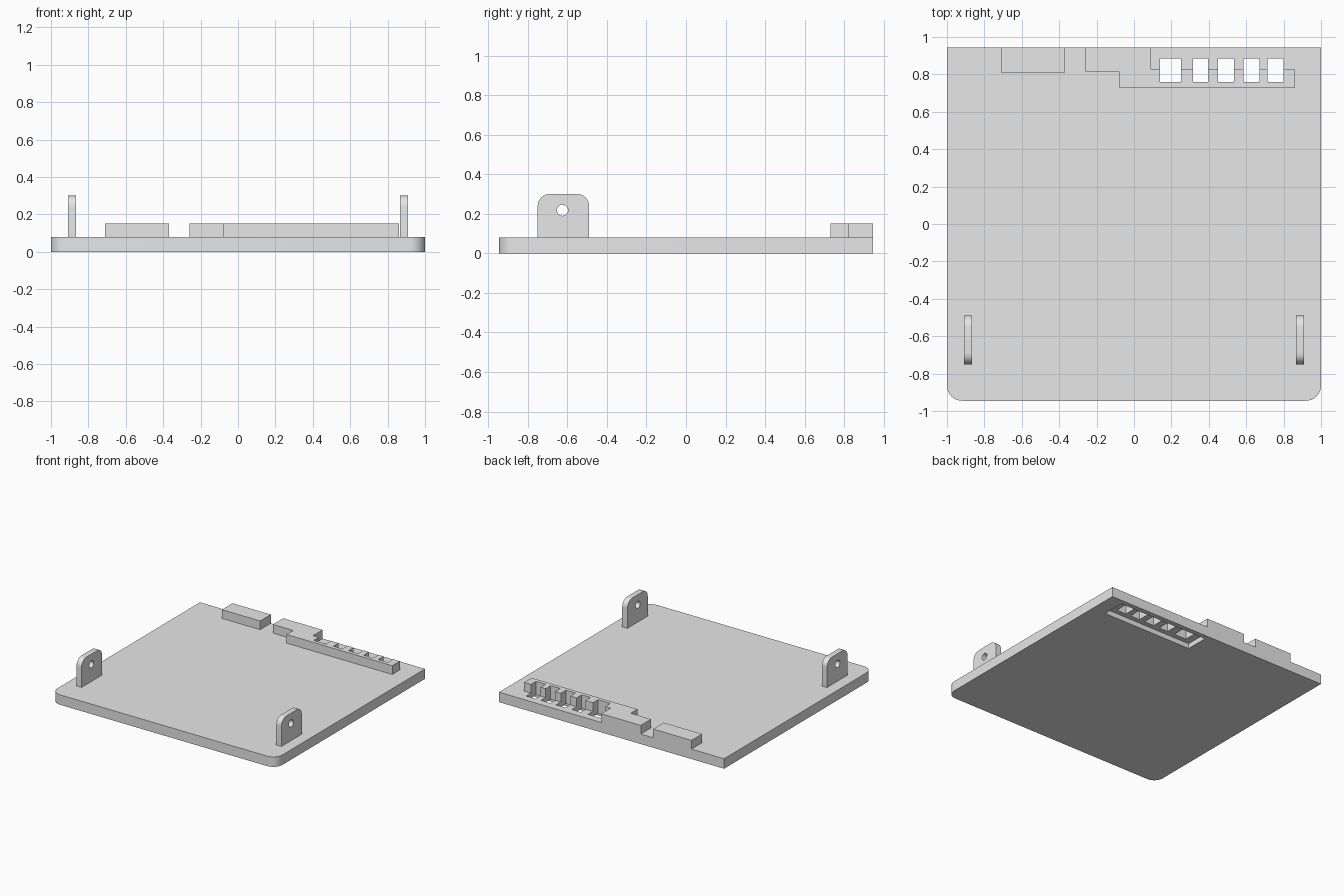
import bpy
import bmesh
import math
from mathutils import Matrix

if "Cube" in bpy.data.objects:
    bpy.data.objects.remove(bpy.data.objects["Cube"], do_unlink=True)

grey = bpy.data.materials.new("light grey")
grey.use_nodes = True
grey.diffuse_color = (0.8, 0.8, 0.8, 1)
grey.node_tree.nodes["Principled BSDF"].inputs["Base Color"].default_value = (0.8, 0.8, 0.8, 1)


def rounded(x0, x1, y0, y1, low, high, steps=8):
    """Rectangle outline with separate radii for the low-y and high-y corners."""
    points = []
    corners = [(x0, y0, 1, 1, low, 180), (x1, y0, -1, 1, low, 270),
               (x1, y1, -1, -1, high, 0), (x0, y1, 1, -1, high, 90)]
    for x, y, sx, sy, r, start in corners:
        if r == 0:
            points.append((x, y))
            continue
        for i in range(steps + 1):
            a = math.radians(start + 90 * i / steps)
            points.append((x + sx * r + r * math.cos(a), y + sy * r + r * math.sin(a)))
    return points


def prism(name, outline, bottom, top, matrix=None):
    """Extrude an anticlockwise outline between two heights."""
    bm = bmesh.new()
    face = bm.faces.new([bm.verts.new((x, y, bottom)) for x, y in outline])
    side = bmesh.ops.extrude_face_region(bm, geom=[face])["geom"]
    verts = [v for v in side if isinstance(v, bmesh.types.BMVert)]
    bmesh.ops.translate(bm, verts=verts, vec=(0, 0, top - bottom))
    bmesh.ops.recalc_face_normals(bm, faces=bm.faces)
    if matrix:
        bm.transform(matrix)
    mesh = bpy.data.meshes.new(name)
    bm.to_mesh(mesh)
    bm.free()
    mesh.materials.append(grey)
    obj = bpy.data.objects.new(name, mesh)
    bpy.context.collection.objects.link(obj)
    return obj


def activate(obj):
    bpy.ops.object.select_all(action='DESELECT')
    obj.select_set(True)
    bpy.context.view_layer.objects.active = obj


def cut(obj, cutter):
    """Subtract the cutter for good, then discard it."""
    mod = obj.modifiers.new("cut", 'BOOLEAN')
    mod.operation = 'DIFFERENCE'
    mod.solver = 'EXACT'
    mod.object = cutter
    activate(obj)
    bpy.ops.object.modifier_apply(modifier=mod.name)
    bpy.data.objects.remove(cutter, do_unlink=True)


def box(name, x0, x1, y0, y1, z0, z1):
    return prism(name, rounded(x0, x1, y0, y1, 0, 0), z0, z1)


thick, rail_top, back = 0.08, 0.15, 0.945

# Base plate, rounded at the front, with a shallow pocket underneath
plate = prism("base_plate", rounded(-1, 1, -back, back, 0.08, 0), 0, thick)
cut(plate, box("pocket_cutter", 0.08, 0.88, 0.72, 0.905, -0.1, 0.04))

# Raised blocks along the back edge
stop = box("back_block", -0.71, -0.37, 0.81, back, thick, rail_top)
rail = prism("stepped_rail", [(-0.26, back), (-0.26, 0.815), (-0.08, 0.815), (-0.08, 0.73),
                              (0.86, 0.73), (0.86, 0.825), (0.09, 0.825), (0.09, back)],
             thick, rail_top)

# Row of slots through the plate and the rail
for x0, x1 in [(0.14, 0.25), (0.315, 0.395), (0.45, 0.535), (0.585, 0.67), (0.715, 0.80)]:
    for part in (plate, rail):
        cut(part, box("slot_cutter", x0, x1, 0.76, 0.885, -0.2, 0.4))

# Pair of upright lugs with pin holes; local x, y, z become y, z, x
upright = Matrix(((0, 0, 1, 0), (1, 0, 0, 0), (0, 1, 0, 0), (0, 0, 0, 1)))
parts = [plate, stop, rail]
for name, x in (("left_lug", 0.8875), ("right_lug", -0.8875)):
    lug = prism(name, rounded(-0.75, -0.49, thick, 0.3, 0, 0.06), x - 0.0225, x + 0.0225, upright)
    hole = rounded(-0.653, -0.597, 0.19, 0.246, 0.028, 0.0279, 6)
    cut(lug, prism("pin_cutter", hole, x - 0.1, x + 0.1, upright))
    parts.append(lug)

for part in parts:
    activate(part)
    bpy.ops.object.shade_smooth_by_angle(angle=math.radians(30))
